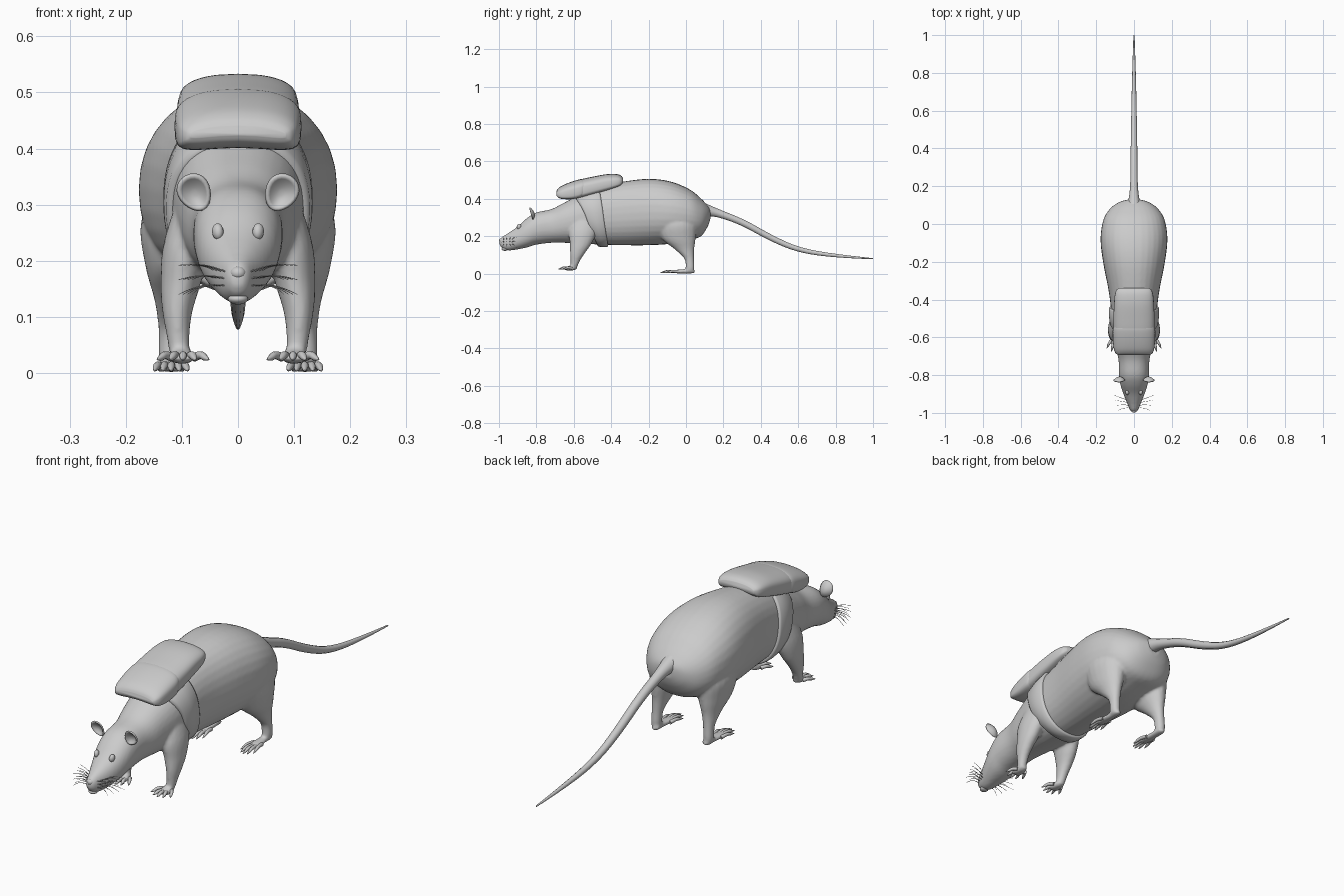
import bpy, bmesh
from math import sin, cos, pi, copysign

if "Cube" in bpy.data.objects:
    bpy.data.objects.remove(bpy.data.objects["Cube"])


def smooth_rows(rows, n=5):
    # Catmull-Rom interpolation of tuples
    out = []
    for i in range(len(rows) - 1):
        a, b, c, d = (rows[max(i - 1, 0)], rows[i], rows[i + 1],
                      rows[min(i + 2, len(rows) - 1)])
        for k in range(n):
            t = k / n
            out.append(tuple(0.5 * (2 * q + (r - p) * t + (2 * p - 5 * q + 4 * r - s) * t * t
                                    + (3 * q - p - 3 * r + s) * t ** 3)
                             for p, q, r, s in zip(a, b, c, d)))
    return out + [rows[-1]]


def loft(bm, rings, capped=True, closed=False):
    vs = [[bm.verts.new(p) for p in r] for r in rings]
    n = len(vs[0])
    pairs = list(zip(vs, vs[1:]))
    if closed:
        pairs.append((vs[-1], vs[0]))
    for a, b in pairs:
        for i in range(n):
            j = (i + 1) % n
            bm.faces.new((a[i], a[j], b[j], b[i]))
    if capped and not closed:
        bm.faces.new(vs[0])
        bm.faces.new(vs[-1])


def section(a, e):
    # superellipse point
    c, s = cos(a), sin(a)
    return copysign(abs(c) ** e, c), copysign(abs(s) ** e, s)


def along_y(row, n=32, e=0.9, x0=0.0, arch=0.0):
    # ring from (y, half width, z top, z bottom)
    y, w, zt, zb = row
    pts = []
    for i in range(n):
        u, v = section(2 * pi * i / n, e)
        pts.append((x0 + w * u, y, (zt + zb) / 2 + v * (zt - zb) / 2 - arch * (w * u) ** 2))
    return pts


def finish(bm, name):
    bmesh.ops.recalc_face_normals(bm, faces=bm.faces)
    me = bpy.data.meshes.new(name)
    bm.to_mesh(me)
    bm.free()
    for p in me.polygons:
        p.use_smooth = True
    ob = bpy.data.objects.new(name, me)
    bpy.context.collection.objects.link(ob)
    return ob


def tubes(name, paths):
    # paths of (x, y, z, radius) points
    cu = bpy.data.curves.new(name, 'CURVE')
    cu.dimensions = '3D'
    cu.bevel_depth = 1
    cu.bevel_resolution = 3
    cu.resolution_u = 6
    cu.use_fill_caps = True
    for path in paths:
        sp = cu.splines.new('NURBS')
        sp.points.add(len(path) - 1)
        for p, (x, y, z, r) in zip(sp.points, path):
            p.co, p.radius = (x, y, z, 1), r
        sp.use_endpoint_u = True
        sp.order_u = 3
    ob = bpy.data.objects.new(name, cu)
    bpy.context.collection.objects.link(ob)
    return ob


# Body and head: y, half width, top, bottom
trunk = smooth_rows([
    (-.997, .010, .178, .155), (-.985, .021, .195, .137), (-.95, .036, .217, .124),
    (-.90, .056, .252, .130), (-.85, .072, .297, .140), (-.80, .079, .327, .155),
    (-.72, .082, .345, .165), (-.65, .098, .38, .165), (-.55, .115, .43, .16),
    (-.45, .122, .467, .155), (-.35, .135, .49, .152), (-.20, .164, .507, .152),
    (-.08, .177, .492, .160), (.02, .163, .45, .18), (.08, .128, .402, .20),
    (.115, .080, .365, .25), (.13, .030, .345, .29)])
bm = bmesh.new()
loft(bm, [along_y(r) for r in trunk])

# Legs: x, y, z, x radius, y radius; feet: y, half width, top, bottom
hind = [(.085, -.06, .34, .05, .08), (.105, -.05, .27, .068, .105), (.112, -.04, .19, .053, .092),
        (.116, -.008, .13, .033, .052), (.12, .017, .08, .022, .026), (.122, .022, .03, .020, .023),
        (.122, .02, .01, .016, .018)]
fore = [(.07, -.53, .32, .035, .06), (.09, -.55, .23, .043, .075), (.102, -.563, .16, .036, .058),
        (.108, -.58, .11, .027, .040), (.107, -.592, .07, .021, .026), (.104, -.60, .035, .018, .018),
        (.104, -.605, .022, .015, .015)]
hind_foot = [(.046, .008, .018, .004), (.035, .017, .026, .001), (-.01, .018, .024, .001),
             (-.06, .024, .02, .002), (-.085, .018, .014, .004)]
fore_foot = [(-.582, .010, .04, .024), (-.60, .019, .045, .018), (-.63, .025, .04, .016),
             (-.65, .019, .032, .02)]
for s in (1, -1):
    for leg in (hind, fore):
        loft(bm, [[(s * (x + rx * cos(2 * pi * i / 20)), y + ry * sin(2 * pi * i / 20), z)
                   for i in range(20)] for x, y, z, rx, ry in smooth_rows(leg)])
    loft(bm, [along_y(r, 16, 1, s * .119) for r in smooth_rows(hind_foot)])
    loft(bm, [along_y(r, 16, 1, s * .100) for r in smooth_rows(fore_foot)])
body = finish(bm, "body")
m = body.modifiers.new("blend", 'REMESH')
m.mode, m.voxel_size, m.use_smooth_shade = 'VOXEL', .0065, True
m = body.modifiers.new("soften", 'SMOOTH')
m.factor, m.iterations = .5, 5

# Toes
toes = []
for s in (1, -1):
    for t in (-2, -1, 0, 1, 2):
        a = abs(t)
        x, y = .119 + t * .009, -.065 + .007 * a * a
        toes.append([(s * x, y, .010, .008), (s * (x + t * .003), y - .03, .016, .007),
                     (s * (x + t * .005), y - .055, .008, .006), (s * (x + t * .006), y - .073, .004, .001)])
        x, y = .098 + t * .010, -.635 + .006 * a * a
        toes.append([(s * x, y, .028, .008), (s * (x + t * .006), y - .018, .034, .007),
                     (s * (x + t * .010), y - .034, .026, .006), (s * (x + t * .013), y - .048, .024, .001)])
tubes("toes", toes)

# Tail
tubes("tail", [[(0, .06, .35, .045), (0, .12, .338, .03), (0, .19, .318, .02), (0, .31, .272, .018),
                (0, .45, .192, .017), (0, .60, .126, .014), (0, .80, .094, .010), (0, 1.0, .08, .003)]])

# Whiskers
hairs = []
for s in (1, -1):
    for r in range(3):
        for c in range(4):
            y, z = -.975 + c * .015, .155 + r * .012
            hairs.append([(s * (.018 + c * .006), y, z, .0013),
                          (s * .06, y + .005, z + .008 + r * .005, .0011),
                          (s * (.082 + .008 * c), y - .012 + c * .012, z - .015 + r * .014, .0005)])
tubes("whiskers", hairs)

# Eyes, nose and lower lip
for name, x, y, z, sc in (("left_eye", .036, -.893, .252, (.010, .012, .015)),
                          ("right_eye", -.036, -.893, .252, (.010, .012, .015)),
                          ("nose", 0, -.986, .178, (.014, .013, .012)),
                          ("lower_lip", 0, -.968, .132, (.018, .018, .010))):
    bm = bmesh.new()
    bmesh.ops.create_uvsphere(bm, u_segments=20, v_segments=12, radius=1)
    ob = finish(bm, name)
    ob.location, ob.scale = (x, y, z), sc
    if x:
        ob.rotation_euler = (-.3, 0, copysign(.3, x) * -1)

# Ears: cupped discs narrowing toward the head
bm = bmesh.new()
for s in (1, -1):
    rings = []
    for k in range(1, 7):
        r = k / 6
        ring = []
        for i in range(24):
            u, v = r * cos(2 * pi * i / 24), r * sin(2 * pi * i / 24)
            x, z = u * (.027 + .005 * v), v * .033
            x, z = x * cos(.5) + z * sin(.5), z * cos(.5) - x * sin(.5)
            ring.append((s * (.077 + x), -.812 - .016 * r * r - .25 * (z - .0), .321 + z))
        rings.append(ring)
    vs = [[bm.verts.new(p) for p in g] for g in rings]
    bm.faces.new(vs[0])
    for a, b in zip(vs, vs[1:]):
        for i in range(24):
            bm.faces.new((a[i], a[i - 1], b[i - 1], b[i]))
ears = finish(bm, "ears")
m = ears.modifiers.new("thickness", 'SOLIDIFY')
m.thickness, m.offset = .006, 0

# Backpack: main pouch and front pillow
pouch = [(-.65, .08, .46, .42), (-.63, .10, .478, .41), (-.57, .108, .502, .41), (-.50, .109, .518, .428),
         (-.43, .106, .531, .447), (-.38, .102, .533, .463), (-.352, .094, .527, .475),
         (-.338, .08, .515, .488)]
pillow = [(-.693, .085, .44, .424), (-.684, .097, .455, .412), (-.66, .107, .472, .403),
          (-.61, .112, .492, .402), (-.56, .112, .506, .414), (-.535, .10, .505, .44)]
for name, rows in (("backpack", pouch), ("backpack_front", pillow)):
    bm = bmesh.new()
    loft(bm, [along_y(r, 40, .55, 0, 1.2) for r in smooth_rows(rows)])
    finish(bm, name)

# Harness strap wrapped round the chest, narrowing to the belly
def skin(y, a, off):
    lo = max(i for i in range(len(trunk) - 1) if trunk[i][0] <= y)
    p, q = trunk[lo], trunk[lo + 1]
    t = (y - p[0]) / (q[0] - p[0])
    w, zt, zb = (p[k] + (q[k] - p[k]) * t for k in (1, 2, 3))
    u, v = section(a, .9)
    return ((w + off) * u, y, (zt + zb) / 2 + v * ((zt - zb) / 2 + off))

bm = bmesh.new()
rings = []
for i in range(64):
    a = 2 * pi * i / 64
    h = (1 + sin(a)) / 2
    mid, half = -.445 - .085 * h, .028 + .036 * h
    rings.append([skin(mid + half * k, a, off) for k, off in
                  ((-1, -.008), (-1, .006), (-.85, .011), (0, .013), (.85, .011), (1, .006), (1, -.008))])
loft(bm, rings, closed=True)
finish(bm, "harness_strap")
